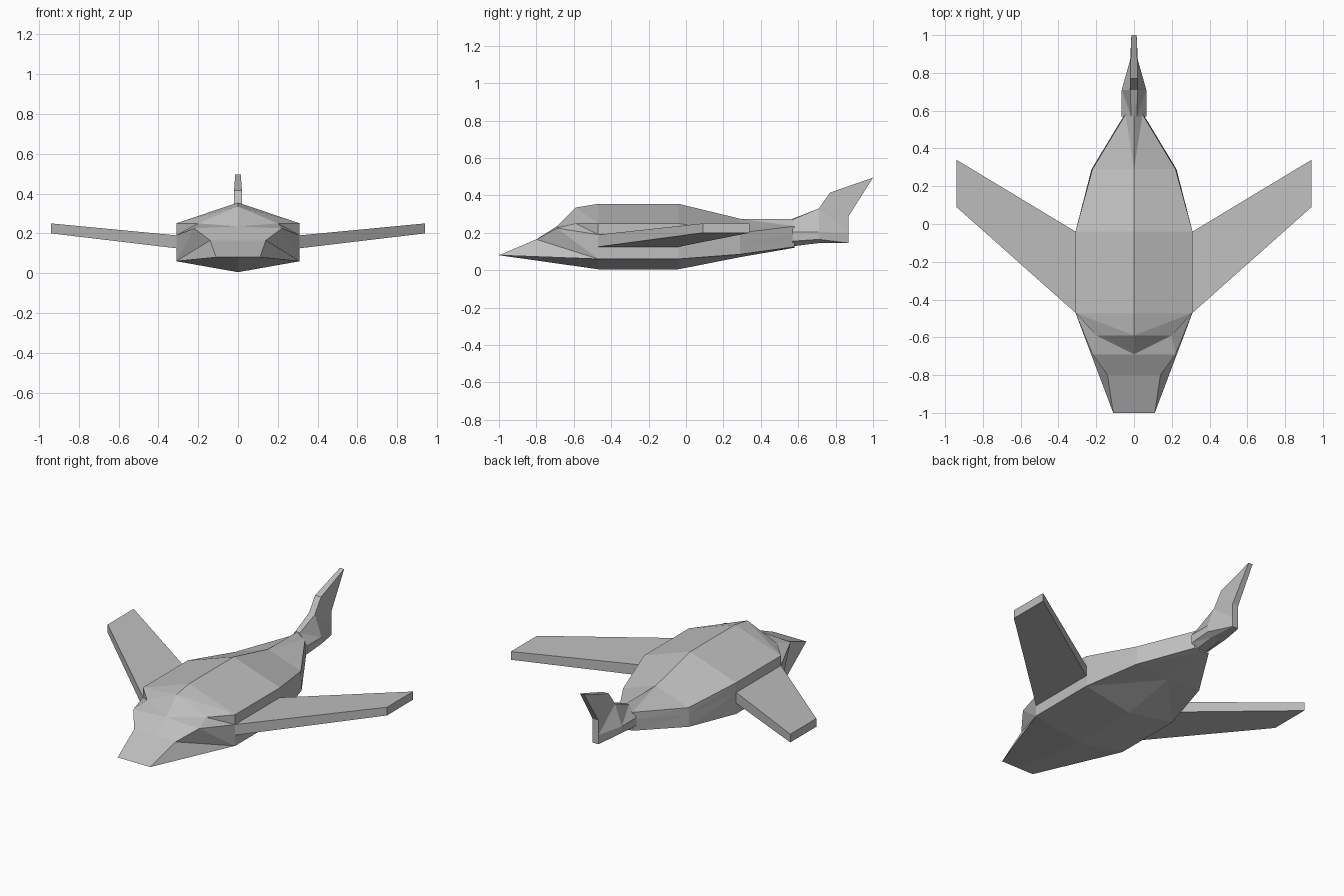
import bpy
import bmesh

cube = bpy.data.objects.get("Cube")
if cube:
    bpy.data.objects.remove(cube, do_unlink=True)

grey = bpy.data.materials.new("hull_grey")
grey.use_nodes = True
COLOUR = (0.52, 0.52, 0.52, 1)
grey.diffuse_color = COLOUR
grey.node_tree.nodes["Principled BSDF"].inputs["Base Color"].default_value = COLOUR


def mirrored_object(name, faces):
    """Build the left half from faces given as point lists, then mirror it."""
    bm = bmesh.new()
    for points in faces:
        bm.faces.new([bm.verts.new(p) for p in points])
    bmesh.ops.remove_doubles(bm, verts=bm.verts, dist=0.0005)
    bmesh.ops.mirror(bm, geom=bm.verts[:] + bm.edges[:] + bm.faces[:],
                     axis='X', merge_dist=0.0005)
    bmesh.ops.remove_doubles(bm, verts=bm.verts, dist=0.0005)
    bmesh.ops.recalc_face_normals(bm, faces=bm.faces)
    mesh = bpy.data.meshes.new(name)
    bm.to_mesh(mesh)
    bm.free()
    mesh.materials.append(grey)
    obj = bpy.data.objects.new(name, mesh)
    bpy.context.collection.objects.link(obj)
    return obj


def loft(sections):
    """Triangle strips between half sections with equal point counts."""
    faces = []
    for a, b in zip(sections, sections[1:]):
        for i in range(len(a) - 1):
            faces.append((a[i], a[i + 1], b[i + 1]))
            faces.append((a[i], b[i + 1], b[i]))
    return faces


def half_section(y, profile):
    return [(x, y, z) for x, z in profile]


# Fuselage: half sections from roof ridge down to keel
front = half_section(-0.47, [(0, .355), (.31, .25), (.31, .19), (.31, .06), (0, .005)])
middle = half_section(-0.04, [(0, .355), (.31, .25), (.31, .19), (.31, .06), (0, .005)])
rear = half_section(0.29, [(0, .275), (.22, .2), (.222, .16), (.225, .085), (0, .07)])
end = half_section(0.58, [(0, .275), (.045, .235), (.05, .19), (.05, .125), (0, .12)])
body = loft([front, middle, rear, end]) + [end]

# Nose and cockpit
roof, shoulder, ledge, chine, keel = front
lip, lip_mid = (.11, -1, .08), (0, -1, .08)
step, step_mid = (.14, -.8, .165), (0, -.8, .165)
sill, sill_mid = (.22, -.69, .225), (0, -.69, .235)
brow, brow_mid = (.2, -.59, .25), (0, -.59, .335)
body += [
    (lip_mid, lip, step, step_mid),
    (step_mid, step, sill, sill_mid),
    (sill_mid, sill, brow),
    (sill_mid, brow, brow_mid),
    (brow_mid, brow, shoulder), (brow_mid, shoulder, roof),
    (brow, sill, ledge), (brow, ledge, shoulder),
    (sill, chine, ledge), (step, chine, sill), (lip, chine, step),
    (lip_mid, keel, chine, lip),
]
mirrored_object("fuselage", body)

# Swept wings with square-cut edges
outline = [(.31, -.47, .125, .19), (.31, -.04, .125, .19),
           (.94, .34, .2, .25), (.94, .09, .2, .25)]
lower = [(x, y, z) for x, y, z, _ in outline]
upper = [(x, y, z) for x, y, _, z in outline]
wing = [lower, upper]
for i in range(4):
    j = (i + 1) % 4
    wing.append((lower[i], lower[j], upper[j], upper[i]))
mirrored_object("wings", wing)

# Tail boom bulging at the fuselage end and narrowing to the rear
boom = [
    half_section(.57, [(0, .275), (.015, .27), (.065, .205), (.065, .155), (.03, .128), (0, .128)]),
    half_section(.71, [(0, .33), (.02, .33), (.065, .205), (.065, .165), (.03, .145), (0, .145)]),
    half_section(.87, [(0, .29), (.02, .29), (.02, .2), (.02, .165), (.02, .145), (0, .145)]),
]
mirrored_object("tail_boom", loft(boom) + [boom[0], boom[-1]])

# Swept tail fin
fin_side = [(.02, .71, .33), (.02, .77, .415), (.014, 1, .495), (.02, .87, .29)]
fin_mid = [(0, y, z) for _, y, z in fin_side]
fin = [fin_side]
for i in range(4):
    j = (i + 1) % 4
    fin.append((fin_side[i], fin_side[j], fin_mid[j], fin_mid[i]))
mirrored_object("tail_fin", fin)
